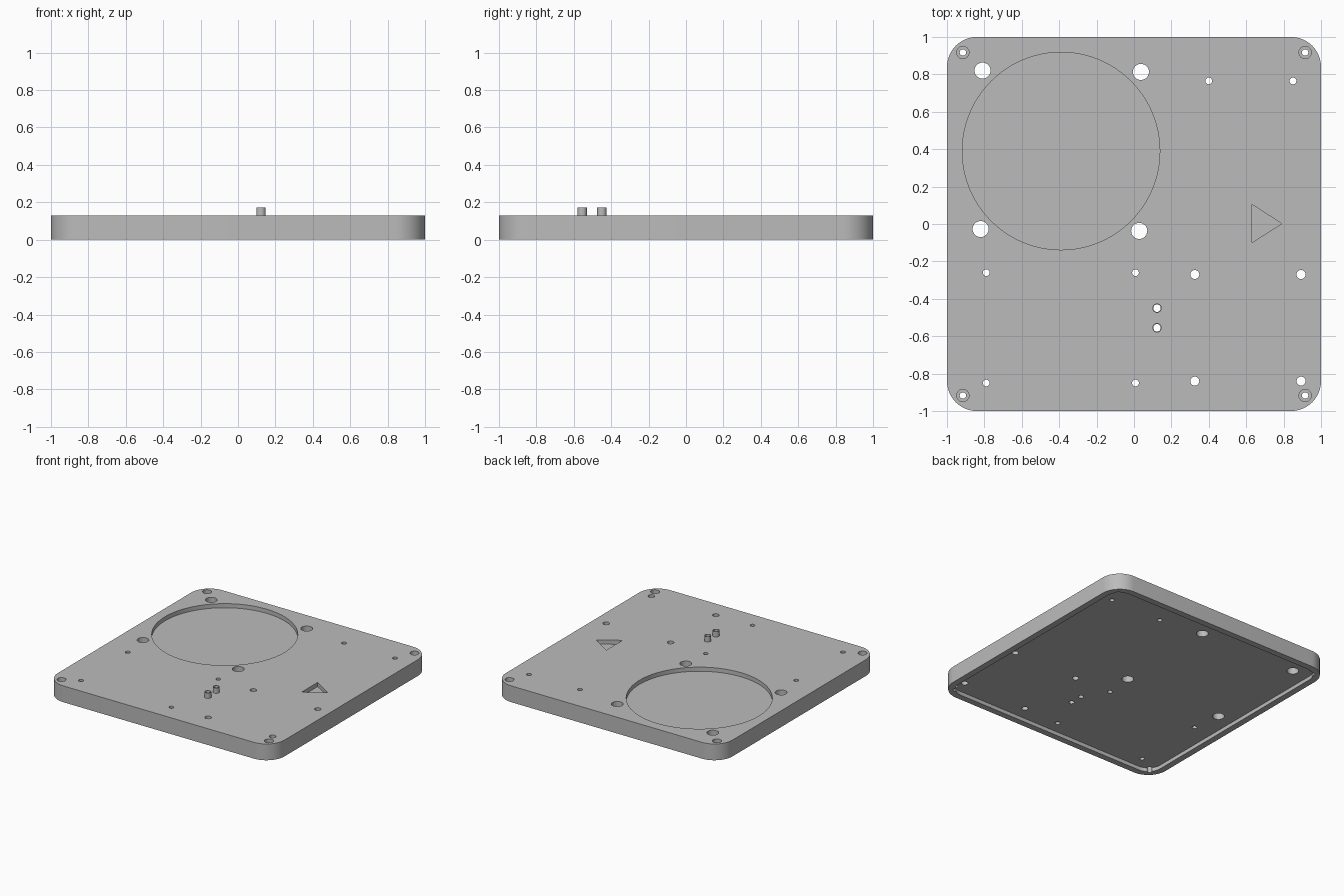
import bpy, bmesh, math
from mathutils import Vector

cube = bpy.data.objects.get("Cube")
if cube:
    bpy.data.objects.remove(cube, do_unlink=True)

TOP = 0.13
PIN_TOP = 0.172

grey = bpy.data.materials.new("mid grey")
grey.use_nodes = True
colour = (0.5, 0.5, 0.5, 1)
grey.diffuse_color = colour
grey.node_tree.nodes["Principled BSDF"].inputs["Base Color"].default_value = colour


def circle(x, y, r, n=32):
    return [(x + r * math.cos(2 * math.pi * i / n), y + r * math.sin(2 * math.pi * i / n))
            for i in range(n)]


def rounded_square(half, r, n=12):
    points = []
    for k, (sx, sy) in enumerate([(1, 1), (-1, 1), (-1, -1), (1, -1)]):
        for i in range(n + 1):
            a = (k + i / n) * math.pi / 2
            points.append((sx * (half - r) + r * math.cos(a), sy * (half - r) + r * math.sin(a)))
    return points


def prisms(name, items):
    """Make one object from (outline, bottom, top) extrusions."""
    bm = bmesh.new()
    for outline, z0, z1 in items:
        face = bm.faces.new([bm.verts.new((x, y, z0)) for x, y in outline])
        new = bmesh.ops.extrude_face_region(bm, geom=[face])["geom"]
        bmesh.ops.translate(bm, vec=Vector((0, 0, z1 - z0)),
                            verts=[v for v in new if isinstance(v, bmesh.types.BMVert)])
    bmesh.ops.recalc_face_normals(bm, faces=bm.faces)
    mesh = bpy.data.meshes.new(name)
    bm.to_mesh(mesh)
    bm.free()
    mesh.materials.append(grey)
    obj = bpy.data.objects.new(name, mesh)
    bpy.context.collection.objects.link(obj)
    return obj


def activate(obj):
    bpy.ops.object.select_all(action="DESELECT")
    obj.select_set(True)
    bpy.context.view_layer.objects.active = obj


def cut(obj, cutter):
    cutter.hide_render = True
    mod = obj.modifiers.new("cut", "BOOLEAN")
    mod.operation = "DIFFERENCE"
    mod.solver = "EXACT"
    mod.object = cutter
    activate(obj)
    bpy.ops.object.modifier_apply(modifier=mod.name)


# Hole layout: (x, y, radius)
corners = [(sx * 0.915, sy * 0.917) for sx in (-1, 1) for sy in (-1, 1)]
pins = [(0.123, -0.45), (0.123, -0.555)]
holes = [(x, y, 0.017) for x, y in corners]
holes += [(-0.81, 0.82, 0.043), (0.037, 0.813, 0.043), (-0.82, -0.027, 0.043), (0.028, -0.037, 0.043)]
holes += [(x, 0.765, 0.018) for x in (0.4, 0.85)]
holes += [(x, y, 0.018) for x in (-0.79, 0.008) for y in (-0.26, -0.85)]
holes += [(x, y, 0.024) for x in (0.325, 0.893) for y in (-0.27, -0.84)]
holes += [(x, y, 0.02) for x, y in pins]

# Cutters
drill = prisms("drill_cutter", [(circle(*h), -0.1, 0.3) for h in holes])
pocket_items = [(circle(x, y, 0.033), TOP - 0.03, 0.2) for x, y in corners]
pocket_items.append((circle(-0.39, 0.39, 0.528, 96), TOP - 0.033, 0.2))
pocket_items.append(([(0.63, 0.105), (0.63, -0.1), (0.79, 0.002)], TOP - 0.033, 0.2))
pockets = prisms("pocket_cutter", pocket_items)
underside = prisms("underside_cutter", [(rounded_square(0.95, 0.11), -0.1, 0.03)])

# Plate with underside recess, top pockets and through holes
plate = prisms("plate", [(rounded_square(1, 0.16), 0, TOP)])
for cutter in (underside, pockets, drill):
    cut(plate, cutter)

# Two hollow pins
tubes = prisms("hollow_pins", [(circle(x, y, 0.025), TOP - 0.005, PIN_TOP) for x, y in pins])
cut(tubes, drill)

for cutter in (drill, pockets, underside):
    bpy.data.objects.remove(cutter, do_unlink=True)
for obj in (plate, tubes):
    activate(obj)
    bpy.ops.object.shade_smooth_by_angle(angle=math.radians(30))
